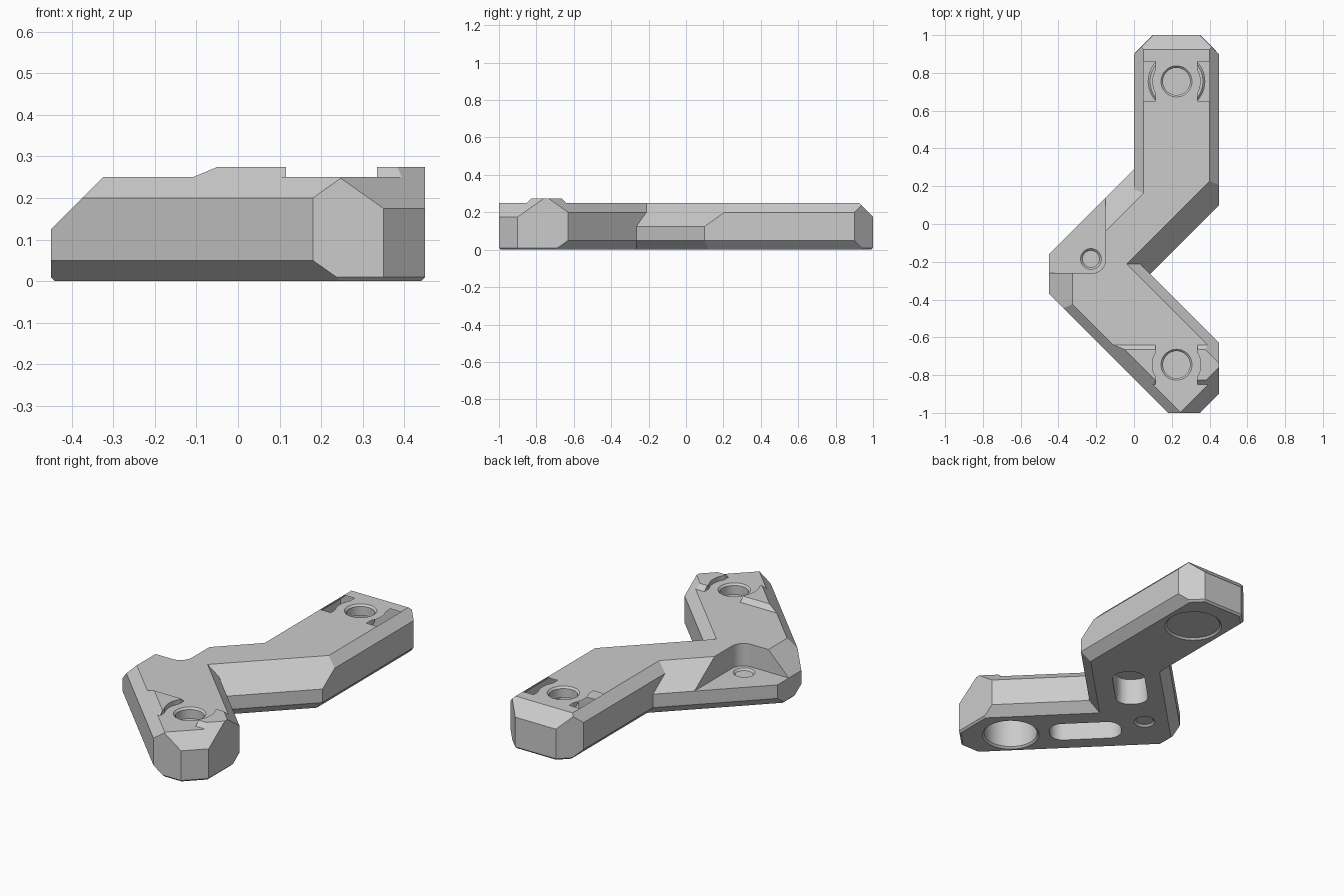
import bpy, bmesh, math
from itertools import combinations
from mathutils import Vector, Matrix

if "Cube" in bpy.data.objects:
    bpy.data.objects.remove(bpy.data.objects["Cube"])

TOP, PAD_TOP = 0.25, 0.275

grey = bpy.data.materials.new("plain_grey")
grey.use_nodes = True
grey.diffuse_color = (0.6, 0.6, 0.6, 1)
grey.node_tree.nodes["Principled BSDF"].inputs["Base Color"].default_value = (0.6, 0.6, 0.6, 1)


def make_object(name, bm):
    bmesh.ops.recalc_face_normals(bm, faces=bm.faces)
    mesh = bpy.data.meshes.new(name)
    bm.to_mesh(mesh)
    bm.free()
    obj = bpy.data.objects.new(name, mesh)
    bpy.context.collection.objects.link(obj)
    mesh.materials.append(grey)
    return obj


def side(nx, ny, d, top=0, bottom=0):
    """Upright wall, with optional 45 degree chamfers at its top and bottom."""
    n = Vector((nx, ny, 0))
    d /= n.length
    n.normalize()
    up = Vector((0, 0, 1))
    planes = [(n, d)]
    if top:
        planes.append((n + up, d + TOP - top))
    if bottom:
        planes.append((n - up, d - bottom))
    return planes


def solid(name, planes, z0, z1):
    """Convex solid enclosed by planes."""
    planes = planes + [(Vector((0, 0, 1)), z1), (Vector((0, 0, -1)), -z0)]
    bm = bmesh.new()
    for trio in combinations(planes, 3):
        m = Matrix([p[0] for p in trio])
        if abs(m.determinant()) < 1e-4:
            continue
        point = m.inverted() @ Vector([p[1] for p in trio])
        if all(n.dot(point) <= d + 1e-5 for n, d in planes):
            bm.verts.new(point)
    bmesh.ops.remove_doubles(bm, verts=bm.verts, dist=0.0005)
    hull = bmesh.ops.convex_hull(bm, input=bm.verts)
    spare = [v for v in hull["geom_interior"] if isinstance(v, bmesh.types.BMVert)]
    bmesh.ops.delete(bm, geom=spare, context="VERTS")
    bmesh.ops.dissolve_limit(bm, angle_limit=0.01, verts=bm.verts, edges=bm.edges)
    return make_object(name, bm)


def cylinder(name, x, y, r0, r1, z0, z1):
    bm = bmesh.new()
    bmesh.ops.create_cone(bm, cap_ends=True, segments=48, radius1=r0, radius2=r1, depth=z1 - z0,
                          matrix=Matrix.Translation((x, y, (z0 + z1) / 2)))
    return make_object(name, bm)


def rounded_box(name, x, y, length, width, angle, r, z0, z1):
    bm = bmesh.new()
    bmesh.ops.create_cube(bm, size=1)
    bmesh.ops.scale(bm, vec=(length, width, z1 - z0), verts=bm.verts)
    upright = [e for e in bm.edges if abs(e.verts[0].co.z - e.verts[1].co.z) > 0.01]
    bmesh.ops.bevel(bm, geom=upright, offset=r, segments=8, profile=0.5, affect="EDGES")
    bm.transform(Matrix.Translation((x, y, (z0 + z1) / 2)) @ Matrix.Rotation(math.radians(angle), 4, "Z"))
    return make_object(name, bm)


def combine(target, tool, operation):
    mod = target.modifiers.new("combine", "BOOLEAN")
    mod.operation, mod.object, mod.solver = operation, tool, "EXACT"
    bpy.context.view_layer.objects.active = target
    bpy.ops.object.modifier_apply(modifier=mod.name)
    bpy.data.objects.remove(tool)


# Walls shared between the sections
left_end = side(-1, 0, 0.45, 0.125, 0.01)
left_slope = side(-1, 1, 0.29, 0.125, 0.05)
front_edge = side(-1, -1, 0.82, 0.05, 0.05)
inner_slope = side(1, -1, 0.35, 0.125, 0.05)
right_edge = side(1, 0, 0.45, 0.05, 0.05)

front_walls = (left_end + left_slope + front_edge + side(1, 1, -0.18, 0.05, 0.05)
               + side(1, 0, 0.45, 0, 0.01) + side(1, -1, 1.35, 0.075, 0.01) + side(0, -1, 1, 0, 0.01))
middle_walls = left_end + left_slope + front_edge + inner_slope + right_edge
back_walls = (side(-1, 0, 0, 0.05, 0.05) + right_edge + inner_slope + side(0, 1, 1, 0.075, 0.01)
              + side(-1, 1, 0.9, 0, 0.01) + side(1, 1, 1.35, 0, 0.01))

# Angled bracket body
body = solid("angled_bracket", front_walls, 0, TOP)
combine(body, solid("middle_section", middle_walls, 0, TOP), "UNION")
combine(body, solid("back_arm", back_walls, 0, TOP), "UNION")

# Raised pads on both sides of each bolt hole
HOLE_X = 0.225
for hole_y, walls in ((-0.745, front_walls), (0.755, back_walls)):
    for s in (-1, 1):
        limits = side(-s, 0, -s * HOLE_X - 0.11)
        for t in (-1, 1):
            limits += [(Vector((0, t, 1)), t * hole_y + 0.105 + TOP)]
        pad = solid("pad", walls + limits, 0.23, PAD_TOP)
        combine(pad, cylinder("pad_cutter", HOLE_X, hole_y, 0.128, 0.128, 0.1, 0.4), "DIFFERENCE")
        combine(body, pad, "UNION")

# Corner pocket
combine(body, rounded_box("pocket", -0.45, 0.07, 0.6, 0.66, 0, 0.07, 0.125, 0.4), "DIFFERENCE")

# Bolt holes with rims and deep recesses underneath
for y in (-0.745, 0.755):
    for r0, r1, z0, z1 in ((0.072, 0.072, -0.1, 0.4), (0.07, 0.09, 0.238, 0.258),
                           (0.14, 0.14, -0.1, 0.19), (0.16, 0.14, -0.01, 0.01)):
        combine(body, cylinder("bore", HOLE_X, y, r0, r1, z0, z1), "DIFFERENCE")

# Small pocket hole
for r0, r1, z0, z1 in ((0.048, 0.048, -0.1, 0.3), (0.045, 0.062, 0.115, 0.132), (0.062, 0.045, -0.007, 0.01)):
    combine(body, cylinder("small_bore", -0.228, -0.185, r0, r1, z0, z1), "DIFFERENCE")

# Weight-saving slots underneath
for x, y, length, angle in ((-0.05, -0.46, 0.38, -45), (0.06, 0.04, 0.34, 45), (0.22, 0.42, 0.27, 90)):
    combine(body, rounded_box("slot", x, y, length, 0.17, angle, 0.07, -0.1, 0.15), "DIFFERENCE")

# Smooth the round walls, keep the edges sharp
body.select_set(True)
bpy.context.view_layer.objects.active = body
bpy.ops.object.shade_smooth_by_angle(angle=math.radians(20))
